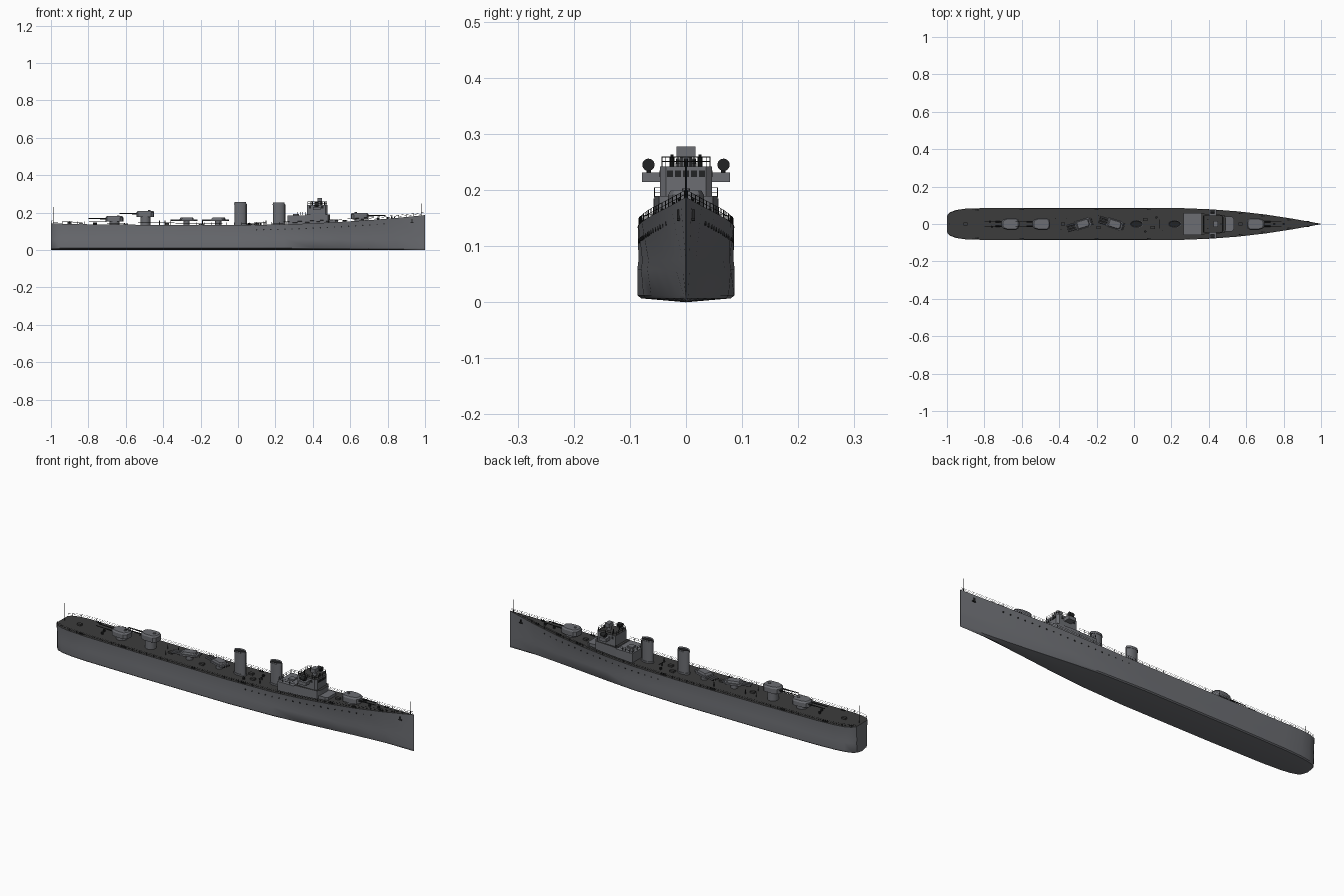
import bpy, bmesh, math
from mathutils import Vector, Matrix

if "Cube" in bpy.data.objects:
    bpy.data.objects.remove(bpy.data.objects["Cube"])


def material(name, r, g, b):
    m = bpy.data.materials.new(name)
    m.use_nodes = True
    m.diffuse_color = (r, g, b, 1)
    m.node_tree.nodes["Principled BSDF"].inputs["Base Color"].default_value = (r, g, b, 1)
    return m


GREY = material("ship_grey", 0.15, 0.155, 0.17)
DECK = material("deck_dark_grey", 0.045, 0.045, 0.045)
DARK = material("fittings_black", 0.016, 0.017, 0.018)


def finish(name, bm, *mats):
    bmesh.ops.recalc_face_normals(bm, faces=bm.faces)
    me = bpy.data.meshes.new(name)
    bm.to_mesh(me)
    bm.free()
    ob = bpy.data.objects.new(name, me)
    bpy.context.collection.objects.link(ob)
    for m in mats:
        me.materials.append(m)
    return ob


def box(bm, center, size):
    m = Matrix.Translation(center) @ Matrix.Diagonal((*size, 1))
    bmesh.ops.create_cube(bm, size=1, matrix=m)


def rod(bm, a, b, r, n=6, r2=None):
    a, b = Vector(a), Vector(b)
    d = b - a
    m = Matrix.Translation((a + b) / 2) @ d.to_track_quat('Z', 'Y').to_matrix().to_4x4()
    bmesh.ops.create_cone(bm, cap_ends=True, segments=n, radius1=r,
                          radius2=r if r2 is None else r2, depth=d.length, matrix=m)


def prism(bm, outline, z0, z1, taper=1.0, top=0):
    # closed plan outline raised from z0 to z1, with an optional narrower roof
    cx = sum(p[0] for p in outline) / len(outline)
    lo = [bm.verts.new((x, y, z0)) for x, y in outline]
    hi = [bm.verts.new((cx + (x - cx) * taper, y * taper, z1)) for x, y in outline]
    n = len(lo)
    for i in range(n):
        bm.faces.new((lo[i], lo[(i + 1) % n], hi[(i + 1) % n], hi[i]))
    bm.faces.new(lo[::-1])
    bm.faces.new(hi).material_index = top


def mirrored(half):
    return half + [(x, -y) for x, y in reversed(half)]


# Hull stations: x, deck half-breadth, bottom half-breadth, deck height
STATIONS = [(-1, .045, .040, .143), (-.985, .062, .056, .142), (-.95, .075, .068, .141),
            (-.9, .082, .076, .140), (-.8, .085, .082, .138), (-.5, .086, .086, .135),
            (0, .086, .086, .133), (.25, .085, .076, .137), (.4, .079, .062, .143),
            (.55, .068, .044, .151), (.7, .051, .027, .160), (.85, .028, .012, .172),
            (.95, .010, .004, .182), (1, .0008, .0006, .187)]


def station(x):
    for p, q in zip(STATIONS, STATIONS[1:]):
        if x <= q[0]:
            t = (x - p[0]) / (q[0] - p[0])
            return [u + (v - u) * t for u, v in zip(p, q)][1:]
    return STATIONS[-1][1:]


def deck_z(x):
    return station(x)[2]


def section(x):
    d, b, z = station(x)
    m = b * .65 + d * .36
    return [(b * .93, .007), (b, .012), (m, .058), (m * .975, .075), (d, z)]


def side_y(x, z):
    pts = section(x)
    for (y0, z0), (y1, z1) in zip(pts, pts[1:]):
        if z <= z1:
            return y0 + (y1 - y0) * (z - z0) / (z1 - z0)
    return pts[-1][0]


# Hull, with the deck as its top faces
bm = bmesh.new()
rings = []
for s in STATIONS:
    half = section(s[0])
    loop = [(-y, z) for y, z in reversed(half)] + [(0, 0)] + half
    rings.append([bm.verts.new((s[0], y, z)) for y, z in loop])
n = len(rings[0])
for a, b in zip(rings, rings[1:]):
    for i in range(n):
        j = (i + 1) % n
        bm.faces.new((a[i], a[j], b[j], b[i])).material_index = int(i == n - 1)
bm.faces.new(rings[0])
bm.faces.new(rings[-1][::-1])
finish("hull", bm, GREY, DECK)

# Portholes and anchors
bm = bmesh.new()
for i in range(19):
    x = .1 + i * .0378
    z = deck_z(x) - .026
    y = side_y(x, z)
    for s in (-1, 1):
        rod(bm, (x, s * (y - .002), z), (x, s * (y + .0015), z), .0038, 10)
finish("portholes", bm, DARK)
bm = bmesh.new()
for s in (-1, 1):
    y = side_y(.93, .155)
    box(bm, (.93, s * y, .155), (.007, .007, .02))
    box(bm, (.93, s * y, .148), (.018, .007, .005))
finish("anchors", bm, DARK)

# Deck edge railing and flagstaffs
bm = bmesh.new()
xs = [-.998, -.985, -.965] + [-.94 + i * .04 for i in range(49)] + [.995]
for s in (-1, 1):
    feet = [Vector((x, s * max(station(x)[0] - .002, 0), deck_z(x))) for x in xs]
    for p in feet:
        rod(bm, p, p + Vector((0, 0, .014)), .0007, 4)
    for p, q in zip(feet, feet[1:]):
        for h in (.007, .014):
            up = Vector((0, 0, h))
            rod(bm, p + up, q + up, .0005, 4)
finish("deck_railing", bm, DARK)
bm = bmesh.new()
rod(bm, (-.985, 0, .14), (-.985, 0, .23), .0015)
rod(bm, (.98, 0, .18), (.98, 0, .25), .0015)
finish("flagstaffs", bm, DARK)

# Oval funnels with dark open tops
for name, x, top in (("aft_funnel", .013, .256), ("forward_funnel", .218, .254)):
    bm = bmesh.new()
    z0 = deck_z(x) - .004
    for r, lo, hi in ((1, z0, top), (1.08, top - .012, top - .007), (1.12, z0, z0 + .012)):
        m = Matrix.Translation((x, 0, (lo + hi) / 2)) @ Matrix.Diagonal((.031 * r, .0175 * r, hi - lo, 1))
        bmesh.ops.create_cone(bm, cap_ends=True, segments=28, radius1=1, radius2=1, depth=1, matrix=m)
    cap = max(bm.faces, key=lambda f: f.calc_center_median().z)
    bmesh.ops.inset_individual(bm, faces=[cap], thickness=.0025)
    cap.material_index = 1
    bmesh.ops.translate(bm, verts=cap.verts, vec=(0, 0, -.006))
    rod(bm, (x + .033, 0, z0), (x + .033, 0, top - .01), .002, 8)
    finish(name, bm, GREY, DARK)


# Twin gun turrets; way is the direction the guns point
def turret(name, x, way, base, roof):
    bm = bmesh.new()
    rod(bm, (x, 0, deck_z(x) - .004), (x, 0, base), .027, 24)
    half = [(.048, .012), (.040, .024), (.015, .032), (-.030, .032), (-.043, .022), (-.047, .010)]
    plan = mirrored([(x + way * px, py) for px, py in half])
    prism(bm, plan, base, roof - .008)
    prism(bm, plan, roof - .008, roof, .86)
    rod(bm, (x - way * .02, 0, roof - .002), (x - way * .02, 0, roof + .004), .007, 10)
    finish(name, bm, GREY)
    bm = bmesh.new()
    z = (base + roof) / 2
    for y in (-.012, .012):
        rod(bm, (x + way * .035, y, z), (x + way * .08, y, z + .001), .0038, 8, .003)
        rod(bm, (x + way * .08, y, z + .001), (x + way * .138, y, z + .002), .0026, 8, .002)
    finish(name + "_guns", bm, DARK)


turret("bow_turret", .65, 1, .167, .199)
turret("raised_stern_turret", -.495, -1, .178, .210)
turret("stern_turret", -.66, -1, .152, .182)

# Torpedo mounts, swung off the centre line
for name, x, angle in (("aft_torpedo_mount", -.275, 17), ("forward_torpedo_mount", -.105, -17)):
    bm = bmesh.new()
    rod(bm, (0, 0, .13), (0, 0, .156), .017, 16)
    prism(bm, mirrored([(.044, .018), (.034, .026), (-.040, .026)]), .155, .164)
    prism(bm, mirrored([(.036, .014), (.028, .021), (-.034, .021)]), .164, .174, .85)
    for i in range(3):
        y = (i - 1) * .014
        rod(bm, (-.085, y, .160), (.055, y, .160), .0045, 10)
    for f in bm.faces:
        f.material_index = int(abs(f.calc_center_median().x) > .046)
    bmesh.ops.transform(bm, verts=bm.verts, matrix=Matrix.Translation((x, 0, 0))
                        @ Matrix.Rotation(math.radians(angle), 4, 'Z'))
    finish(name, bm, GREY, DARK)

# Deckhouse and bridge
bm = bmesh.new()
prism(bm, mirrored([(.358, .058), (.264, .058)]), .13, .185)
prism(bm, mirrored([(.492, .030), (.482, .048), (.358, .056)]), .135, .189, 1, 1)
prism(bm, mirrored([(.535, .030), (.522, .040), (.480, .040)]), .14, .164)
box(bm, (.31, 0, .188), (.03, .03, .008))
finish("deckhouse", bm, GREY, DECK)
bm = bmesh.new()
prism(bm, mirrored([(.478, .036), (.468, .046), (.370, .046)]), .187, .242, 1, 1)
for s in (-1, 1):
    box(bm, (.42, s * .061, .223), (.04, .034, .017))
finish("bridge", bm, GREY, DECK)
bm = bmesh.new()
for i in range(5):
    box(bm, (.478, (i - 2) * .0142, .229), (.003, .011, .012))
for s in (-1, 1):
    for i in range(2):
        box(bm, (.45 - i * .065, s * .046, .229), (.012, .003, .012))
finish("bridge_windows", bm, DARK)

# Bridge and deckhouse railings
bm = bmesh.new()
for z, corners in ((.242, [(.474, .036), (.466, .043), (.373, .043), (.373, -.043), (.466, -.043), (.474, -.036)]),
                   (.187, [(.36, .056), (.267, .056), (.267, -.056), (.36, -.056)])):
    closed = corners + corners[:1] if z > .2 else corners
    for (ax, ay), (bx, by) in zip(closed, closed[1:]):
        for h in (.009, .017):
            rod(bm, (ax, ay, z + h), (bx, by, z + h), .0007, 4)
        steps = max(1, round(math.hypot(bx - ax, by - ay) / .014))
        for i in range(steps + 1):
            t = i / steps
            px, py = ax + (bx - ax) * t, ay + (by - ay) * t
            rod(bm, (px, py, z), (px, py, z + .017), .0007, 4)
finish("bridge_railings", bm, DARK)

# Director tower, compass and searchlights on top of the bridge
bm = bmesh.new()
rod(bm, (.437, 0, .24), (.437, 0, .26), .011, 16)
box(bm, (.437, 0, .268), (.024, .034, .02))
finish("director_tower", bm, GREY)
bm = bmesh.new()
for s in (-1, 1):
    rod(bm, (.42, s * .066, .23), (.42, s * .066, .238), .004, 8)
    rod(bm, (.408, s * .067, .245), (.431, s * .067, .245), .011, 18)
    rod(bm, (.395, s * .025, .242), (.395, s * .025, .263), .003, 8)
rod(bm, (.465, 0, .242), (.465, 0, .256), .004, 8)
finish("searchlights_and_sights", bm, DARK)

# Bollards and edge fittings
bm = bmesh.new()
for x in (-.84, -.6, -.2, .08, .57, .69, .83):
    y = station(x)[0] - .009
    for s in (-1, 1):
        box(bm, (x, s * y, deck_z(x) + .001), (.022, .006, .003))
        for dx in (-.006, .006):
            rod(bm, (x + dx, s * y, deck_z(x)), (x + dx, s * y, deck_z(x) + .008), .0026, 8)
finish("bollards", bm, DARK)

# Capstans, hatches, ventilators and davits along the deck
bm = bmesh.new()
for x, y in ((-.77, .012), (-.76, -.015), (.75, 0), (.80, 0), (.06, -.04), (.12, .035)):
    rod(bm, (x, y, deck_z(x) - .002), (x, y, deck_z(x) + .010), .006, 10)
for x, y in ((-.42, .03), (-.39, -.03), (-.36, .03), (-.19, .045), (.15, -.035)):
    rod(bm, (x, y, .13), (x, y, .157), .002, 6)
rod(bm, (.137, -.025, .150), (.137, .025, .150), .002, 6)
rod(bm, (.137, 0, .13), (.137, 0, .150), .002, 6)
finish("capstans_and_posts", bm, DARK)
bm = bmesh.new()
for x, y in ((-.9, 0), (-.38, 0), (-.19, -.02), (.06, .025), (.10, -.02), (.57, 0)):
    box(bm, (x, y, deck_z(x) + .003), (.022, .016, .012))
finish("deck_hatches", bm, DECK)

# Smooth the rounded surfaces but keep the edges crisp
for ob in bpy.context.scene.objects:
    ob.select_set(ob.type == 'MESH')
    if ob.type == 'MESH':
        bpy.context.view_layer.objects.active = ob
bpy.ops.object.shade_smooth_by_angle(angle=math.radians(30))
